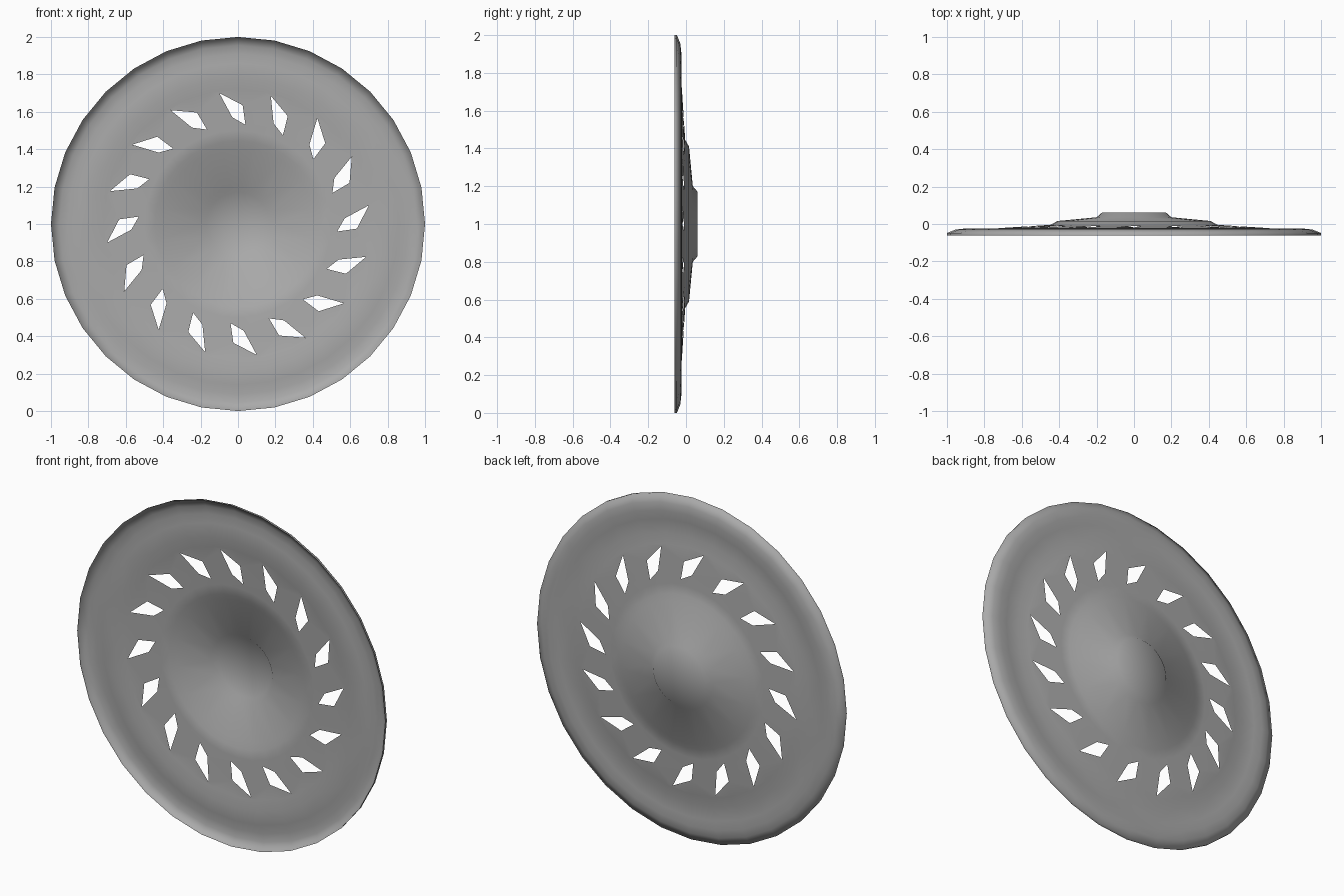
import bpy, bmesh, math
from mathutils import Vector
from mathutils.geometry import delaunay_2d_cdt

if "Cube" in bpy.data.objects:
    bpy.data.objects.remove(bpy.data.objects["Cube"])

SIDES, SLOTS = 32, 16
# radius, depth (y) of the pressed sheet, from hub to rim
PROFILE = [(0, .062), (.17, .062), (.20, .036), (.41, .016), (.445, -.004), (.50, -.008),
           (.72, -.022), (.78, -.034), (.86, -.031), (.91, -.025), (.955, -.03), (1, -.048)]
# one swept vent slot (x, z from the disc centre)
SLOT = [(.70, .10), (.57, .03), (.53, -.04), (.635, -.025)]


def depth(r):
    for (r0, y0), (r1, y1) in zip(PROFILE, PROFILE[1:]):
        if r <= r1:
            return y0 + (y1 - y0) * (r - r0) / (r1 - r0)
    return PROFILE[-1][1]


def turn(p, a):
    c, s = math.cos(a), math.sin(a)
    return Vector((p[0] * c - p[1] * s, p[0] * s + p[1] * c))


# rings and slot outlines laid out flat; owner = slot number or -1
points, heights, owner, edges = [Vector((0, 0))], [PROFILE[0][1]], [-1], []


def add_loop(loop, ys, own):
    n, k = len(points), len(loop)
    points.extend(loop)
    heights.extend(ys)
    owner.extend([own] * k)
    edges.extend((n + i, n + (i + 1) % k) for i in range(k))


for r, y in PROFILE[1:]:
    add_loop([turn((r, 0), math.tau * i / SIDES) for i in range(SIDES)], [y] * SIDES, -1)
for i in range(SLOTS):
    loop = [turn(p, math.tau * i / SLOTS) for p in SLOT]
    add_loop(loop, [depth(p.length) for p in loop], i)

vs, es, fs, ov, oe, of = delaunay_2d_cdt(points, edges, [], 0, 1e-5)

# pressed sheet with the slots left open
bm = bmesh.new()
bv, own = [], []
for p, o in zip(vs, ov):
    y = heights[o[0]] if o else depth(p.length)
    own.append(owner[o[0]] if o else -1)
    bv.append(bm.verts.new((p.x, y, p.y + 1)))
for f in fs:
    owners = {own[i] for i in f}
    if len(owners) > 1 or -1 in owners:
        bm.faces.new([bv[i] for i in f])

# turned lip around the rim
rim = [e for e in bm.edges if e.is_boundary
       and all(math.hypot(v.co.x, v.co.z - 1) > .99 for v in e.verts)]
lip = bmesh.ops.extrude_edge_only(bm, edges=rim)["geom"]
for v in lip:
    if isinstance(v, bmesh.types.BMVert):
        v.co.y = -.062
bmesh.ops.recalc_face_normals(bm, faces=bm.faces)
if sum(f.normal.y * f.calc_area() for f in bm.faces) > 0:
    bmesh.ops.reverse_faces(bm, faces=bm.faces)
for f in bm.faces:
    f.smooth = True

mesh = bpy.data.meshes.new("vented_disc")
bm.to_mesh(mesh)
bm.free()
disc = bpy.data.objects.new("vented_disc", mesh)
bpy.context.collection.objects.link(disc)

mat = bpy.data.materials.new("plain grey")
mat.diffuse_color = (.4, .4, .4, 1)
mat.use_nodes = True
mat.node_tree.nodes["Principled BSDF"].inputs["Base Color"].default_value = mat.diffuse_color
mesh.materials.append(mat)
